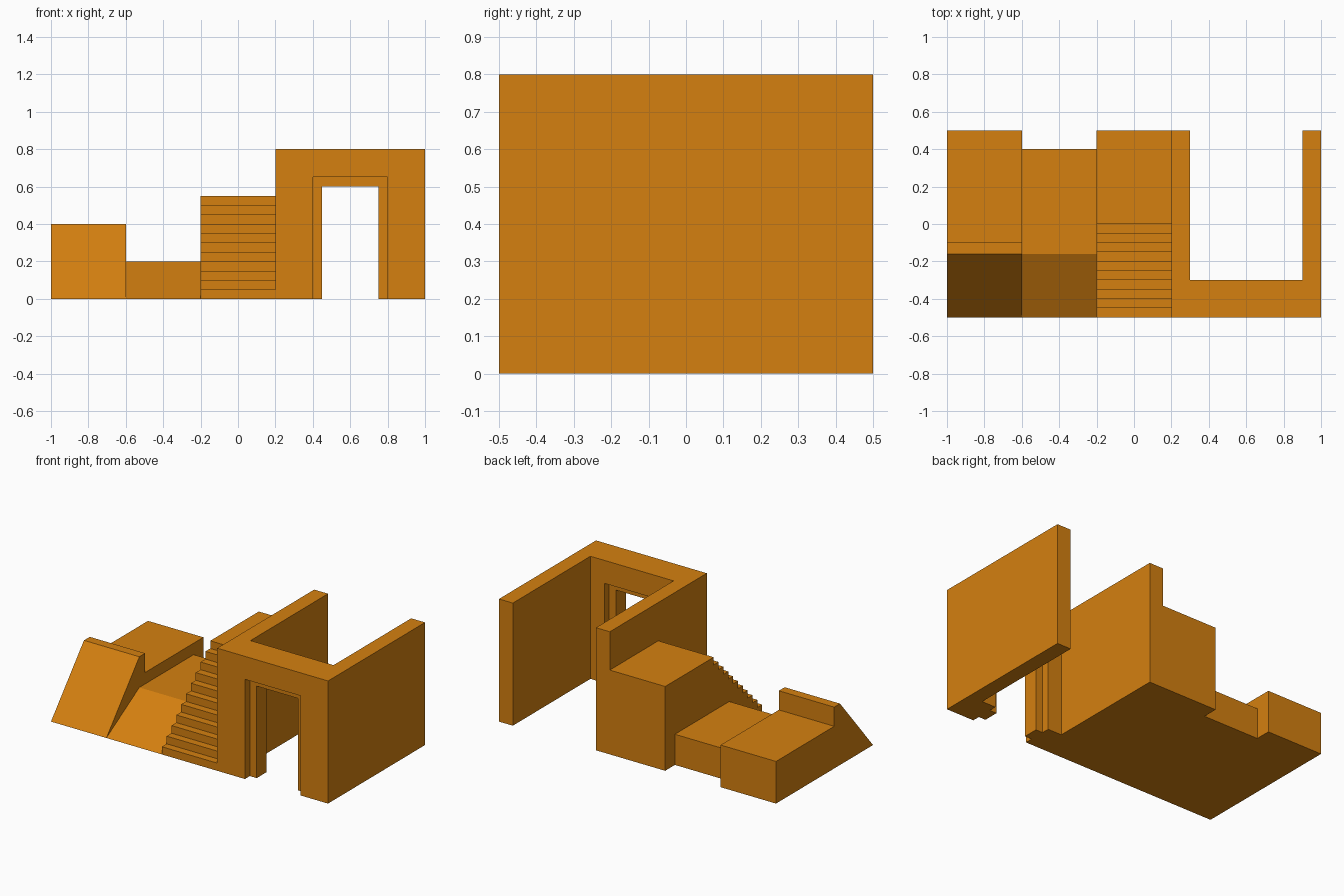
import bpy, bmesh
from mathutils import Vector

if "Cube" in bpy.data.objects:
    bpy.data.objects.remove(bpy.data.objects["Cube"])

orange = bpy.data.materials.new("orange")
orange.diffuse_color = (0.66, 0.216, 0.005, 1)
orange.use_nodes = True
orange.node_tree.nodes["Principled BSDF"].inputs["Base Color"].default_value = orange.diffuse_color


def prism(name, axis, pts, lo, hi):
    """Extrude a closed 2D profile along x (y,z points), y (x,z points) or z (x,y points)."""
    def place(p, t):
        return {"x": (t, p[0], p[1]), "y": (p[0], t, p[1]), "z": (p[0], p[1], t)}[axis]
    bm = bmesh.new()
    face = bm.faces.new([bm.verts.new(place(p, lo)) for p in pts])
    ext = bmesh.ops.extrude_face_region(bm, geom=[face])
    verts = [g for g in ext["geom"] if isinstance(g, bmesh.types.BMVert)]
    bmesh.ops.translate(bm, verts=verts, vec=Vector(place((0, 0), hi - lo)))
    bmesh.ops.recalc_face_normals(bm, faces=bm.faces)
    mesh = bpy.data.meshes.new(name)
    bm.to_mesh(mesh)
    bm.free()
    mesh.materials.append(orange)
    obj = bpy.data.objects.new(name, mesh)
    bpy.context.collection.objects.link(obj)
    return obj


# Steep ramp with a raised lip and a lower deck behind it
prism("steep_ramp", "x", [(-0.5, 0), (-0.16, 0.4), (-0.1, 0.4), (-0.1, 0.275),
                          (0.5, 0.275), (0.5, 0)], -1.0, -0.6)

# Shallow ramp leading to a low deck
prism("shallow_ramp", "x", [(-0.5, 0), (-0.16, 0.2), (0.4, 0.2), (0.4, 0)], -0.6, -0.2)

# Staircase: ten treads and a landing
steps = [(-0.5, 0)]
for i in range(11):
    y = -0.5 + 0.05 * i
    steps += [(y, 0.05 * (i + 1)), (y + 0.05, 0.05 * (i + 1))]
steps[-1] = (0.5, 0.55)
prism("staircase", "x", steps + [(0.5, 0)], -0.2, 0.2)

# U-shaped walls with a doorway cut through the front
walls = prism("walls", "z", [(0.2, -0.5), (1, -0.5), (1, 0.5), (0.9, 0.5), (0.9, -0.3),
                             (0.3, -0.3), (0.3, 0.5), (0.2, 0.5)], 0, 0.8)
cutter = prism("doorway_cutter", "y", [(0.4, -0.1), (0.8, -0.1), (0.8, 0.65), (0.4, 0.65)],
               -0.6, -0.2)
cut = walls.modifiers.new("doorway", "BOOLEAN")
cut.operation = "DIFFERENCE"
cut.solver = "EXACT"
cut.object = cutter
cutter.hide_render = True
cutter.hide_set(True)

# Door frame set back inside the doorway
prism("door_frame", "y", [(0.4, 0), (0.4, 0.65), (0.8, 0.65), (0.8, 0), (0.75, 0),
                          (0.75, 0.6), (0.45, 0.6), (0.45, 0)], -0.45, -0.35)
